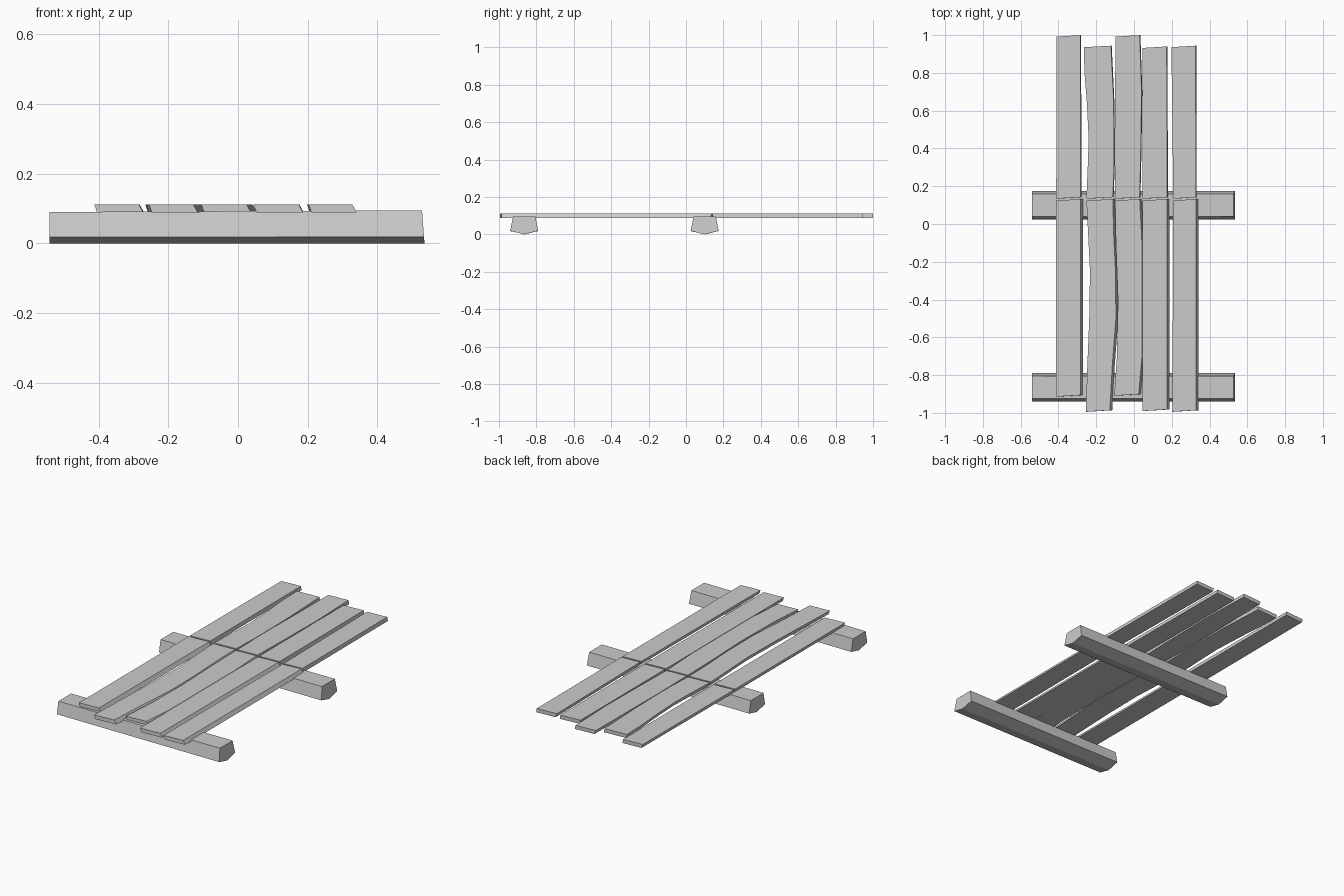
import bpy, bmesh

cube = bpy.data.objects.get("Cube")
if cube:
    bpy.data.objects.remove(cube)

wood = bpy.data.materials.new("grey_wood")
wood.use_nodes = True
GREY = (0.6, 0.6, 0.6, 1)
wood.diffuse_color = GREY
wood.node_tree.nodes["Principled BSDF"].inputs["Base Color"].default_value = GREY


def loft(name, rings):
    """Skin a closed solid through matching cross-section rings."""
    bm = bmesh.new()
    loops = [[bm.verts.new(p) for p in ring] for ring in rings]
    n = len(rings[0])
    for a, b in zip(loops, loops[1:]):
        for i in range(n):
            j = (i + 1) % n
            bm.faces.new((a[i], a[j], b[j], b[i]))
    bm.faces.new(loops[0])
    bm.faces.new(loops[-1])
    bmesh.ops.recalc_face_normals(bm, faces=bm.faces)
    mesh = bpy.data.meshes.new(name)
    bm.to_mesh(mesh)
    bm.free()
    mesh.materials.append(wood)
    obj = bpy.data.objects.new(name, mesh)
    bpy.context.collection.objects.link(obj)


# Support beams: five-sided timbers with a shallow keel underneath
PROFILE = [(-0.06, 0.09), (0.06, 0.09), (0.075, 0.018), (0, 0), (-0.075, 0.018)]


def beam(name, y):
    left = [(-0.54, y + py, pz) for py, pz in PROFILE]
    right = [(0.535 - 0.08 * pz, y + py, pz * 1.05) for py, pz in PROFILE]
    loft(name, [left, right])


beam("front_beam", -0.865)
beam("middle_beam", 0.1)


# Planks: stations are (y, left edge, right edge); the right side is bevelled
def plank(name, stations, skew=0.012):
    rings = []
    for k, (y, x0, x1) in enumerate(stations):
        # end cuts run slightly off square
        slip = 0.004 if k in (0, len(stations) - 1) else 0
        rings.append([(x0, y - slip, 0.111), (x1, y + slip, 0.111),
                      (x1 + skew, y + slip, 0.088), (x0 + 0.008, y - slip, 0.088)])
    loft(name, rings)


FRONT_JOINT, BACK_JOINT = 0.128, 0.138
front = {
    "first": [(-0.91, -0.412, -0.284), (FRONT_JOINT, -0.412, -0.282)],
    "second": [(-0.99, -0.255, -0.128), (-0.75, -0.247, -0.115), (-0.5, -0.237, -0.096),
               (-0.25, -0.233, -0.098), (-0.05, -0.243, -0.108), (FRONT_JOINT, -0.252, -0.112)],
    "third": [(-0.905, -0.105, 0.025), (-0.7, -0.09, 0.042), (-0.4, -0.085, 0.042),
              (-0.1, -0.096, 0.042), (FRONT_JOINT, -0.1, 0.03)],
    "fourth": [(-0.986, 0.045, 0.174), (FRONT_JOINT, 0.045, 0.176)],
    "fifth": [(-0.99, 0.203, 0.328), (FRONT_JOINT, 0.208, 0.328)],
}
back = {
    "first": [(BACK_JOINT, -0.412, -0.282), (0.996, -0.409, -0.284)],
    "second": [(BACK_JOINT, -0.252, -0.112), (0.3, -0.245, -0.106), (0.45, -0.24, -0.106),
               (0.65, -0.25, -0.108), (0.8, -0.262, -0.115), (0.94, -0.266, -0.122)],
    "third": [(BACK_JOINT, -0.1, 0.03), (0.4, -0.103, 0.036), (0.7, -0.1, 0.04),
              (0.996, -0.098, 0.03)],
    "fourth": [(BACK_JOINT, 0.045, 0.176), (0.936, 0.045, 0.173)],
    "fifth": [(BACK_JOINT, 0.208, 0.328), (0.94, 0.198, 0.326)],
}
for row, planks in (("front", front), ("back", back)):
    for order, stations in planks.items():
        plank(f"{row}_{order}_plank", stations, 0.013 if row == "front" else 0.004)
